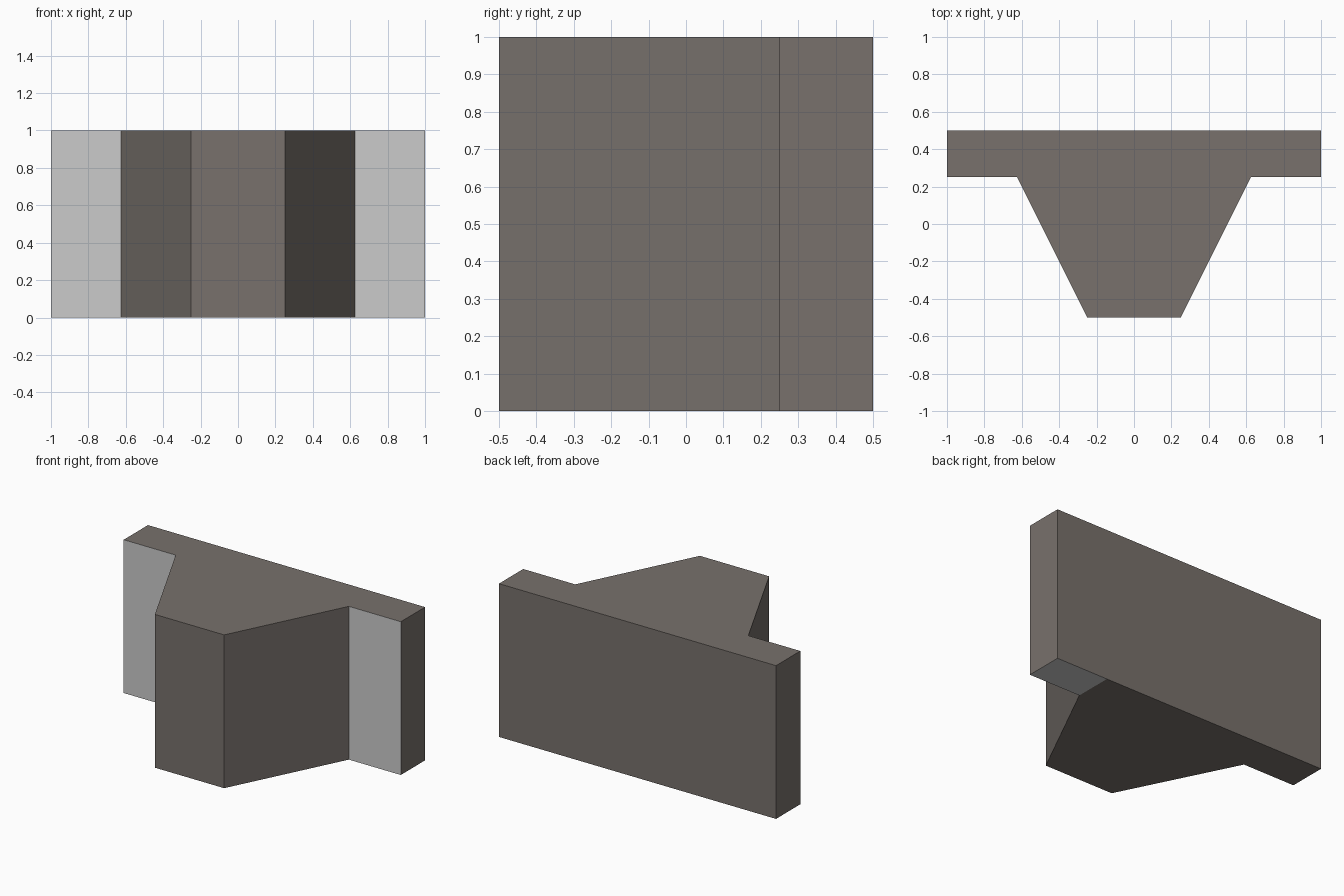
import bpy, bmesh

if "Cube" in bpy.data.objects:
    bpy.data.objects.remove(bpy.data.objects["Cube"])


def flat_colour(name, rgb):
    m = bpy.data.materials.new(name)
    m.diffuse_color = (*rgb, 1.0)
    m.use_nodes = True
    m.node_tree.nodes["Principled BSDF"].inputs["Base Color"].default_value = m.diffuse_color
    return m


stone = flat_colour("dark warm stone", (0.188, 0.165, 0.150))
plain = flat_colour("plain light grey", (0.60, 0.60, 0.60))

# Plan outline: right half from the front centre, mirrored for the left
half = [(0.25, -0.5), (0.625, 0.25), (1.0, 0.25), (1.0, 0.5)]
outline = half + [(-x, y) for x, y in reversed(half)]

bm = bmesh.new()
bottom = [bm.verts.new((x, y, 0)) for x, y in outline]
top = [bm.verts.new((x, y, 1)) for x, y in outline]
n = len(outline)

# Upright sides and top
for i in range(n):
    j = (i + 1) % n
    bm.faces.new((bottom[i], bottom[j], top[j], top[i]))
bm.faces.new(top)

# Underside, split so the right wing has its own face
split = bm.verts.new((0.625, 0.5, 0))
wing_base = bm.faces.new((bottom[1], split, bottom[3], bottom[2]))
bm.faces.new([bottom[0]] + list(reversed(bottom[4:])) + [split, bottom[1]])
bmesh.ops.recalc_face_normals(bm, faces=bm.faces)

# Plain grey on the recessed wing fronts and under the right wing
for f in bm.faces:
    c = f.calc_center_median()
    front = f.normal.y < -0.99 and c.y > 0
    if front or f == wing_base:
        f.material_index = 1

mesh = bpy.data.meshes.new("buttressed_wall")
bm.to_mesh(mesh)
bm.free()
mesh.materials.append(stone)
mesh.materials.append(plain)
wall = bpy.data.objects.new("buttressed_wall", mesh)
bpy.context.collection.objects.link(wall)
